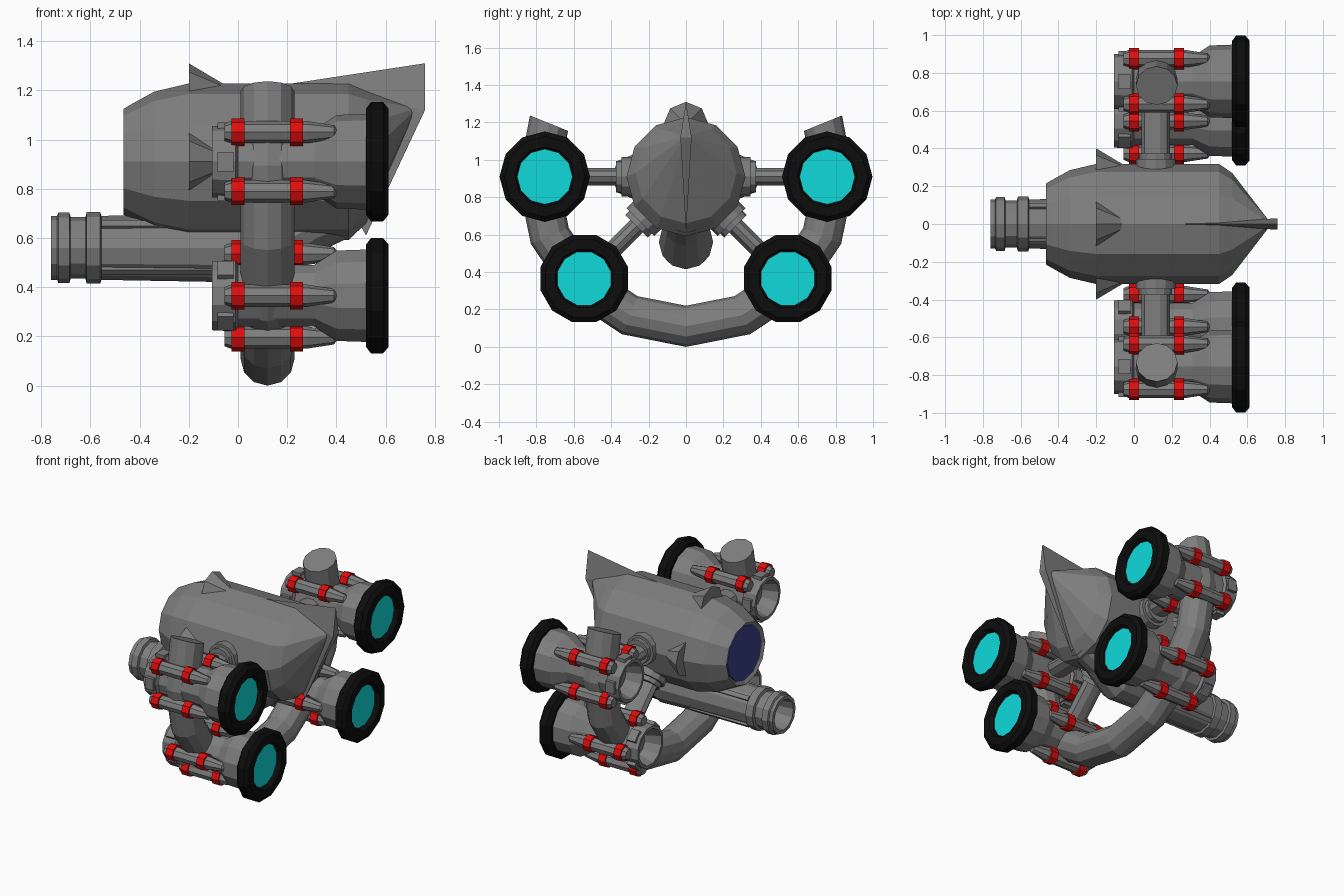
import bpy, bmesh, math
from mathutils import Matrix, Vector

if "Cube" in bpy.data.objects:
    bpy.data.objects.remove(bpy.data.objects["Cube"])


def material(name, rgb):
    m = bpy.data.materials.new(name)
    m.diffuse_color = (*rgb, 1)
    m.use_nodes = True
    m.node_tree.nodes["Principled BSDF"].inputs["Base Color"].default_value = m.diffuse_color
    return m


GREY = material("grey metal", (0.21, 0.21, 0.21))
BLACK = material("black rubber", (0.004, 0.004, 0.004))
RED = material("red band", (0.75, 0.004, 0.004))
CYAN = material("cyan glow", (0.005, 0.7, 0.7))
BLUE = material("blue window", (0.04, 0.055, 0.26))
AXIS_Z = 0.91


def finish(name, bm, mat, matrix=Matrix()):
    bmesh.ops.remove_doubles(bm, verts=bm.verts, dist=0.0005)
    bmesh.ops.recalc_face_normals(bm, faces=bm.faces)
    me = bpy.data.meshes.new(name)
    bm.to_mesh(me)
    bm.free()
    me.materials.append(mat)
    ob = bpy.data.objects.new(name, me)
    ob.matrix_world = matrix
    bpy.context.collection.objects.link(ob)
    return ob


def skin(name, rings, mat, matrix=Matrix()):
    """Join successive rings of points, closing both ends."""
    bm = bmesh.new()
    loops = [[bm.verts.new(p) for p in ring] for ring in rings]
    n = len(loops[0])
    for a, b in zip(loops, loops[1:]):
        for i in range(n):
            j = (i + 1) % n
            bm.faces.new((a[i], a[j], b[j], b[i]))
    bm.faces.new(loops[0])
    bm.faces.new(loops[-1])
    return finish(name, bm, mat, matrix)


def lathe(name, profile, mat, matrix=Matrix(), n=12):
    """Profile entries are (x, radius[, height shift]), turned about x."""
    rings = []
    for x, r, *dz in profile:
        r, z = max(r, 0.001), (dz[0] if dz else 0)
        rings.append([(x, r * math.cos(math.tau * i / n), z + r * math.sin(math.tau * i / n))
                      for i in range(n)])
    return skin(name, rings, mat, matrix)


def box(name, size, matrix, mat=GREY):
    bm = bmesh.new()
    bmesh.ops.create_cube(bm, size=1)
    bmesh.ops.scale(bm, vec=size, verts=bm.verts)
    return finish(name, bm, mat, matrix)


def move(x, y, z):
    return Matrix.Translation((x, y, z))


def spin(deg, axis='X'):
    return Matrix.Rotation(math.radians(deg), 4, axis)


HUB = move(0, 0, AXIS_Z)

# hull, with a recessed rear face and a raised pointed nose
lathe("hull", [(-0.445, 0.0), (-0.445, 0.185), (-0.465, 0.215), (-0.44, 0.23),
               (-0.34, 0.285), (-0.2, 0.318), (0.45, 0.318), (0.52, 0.27, 0.02),
               (0.72, 0.01, 0.21)], GREY, HUB)
lathe("rear_window", [(-0.455, 0.0), (-0.455, 0.19), (-0.447, 0.19), (-0.447, 0.0)], BLUE, HUB)

# nose fin and keel wedge
bm = bmesh.new()
for p in [(0.2, 0, 1.225), (0.76, 0, 1.31), (0.76, 0.03, 1.12), (0.76, -0.03, 1.12),
          (0.52, 0, 0.61)]:
    bm.verts.new(p)
bmesh.ops.convex_hull(bm, input=bm.verts)
finish("nose_fin", bm, GREY)

# pointed fairings on the top and both sides
for k, a in enumerate((0, 90, 180)):
    lathe(f"fairing_{k}", [(-0.2, 0), (-0.2, 0.12), (0.0, 0.0, 0.0)], GREY,
          HUB @ spin(a) @ move(0, 0.28, 0), 8)

# cannon under the hull, hollow at the rear and bending up into the hull
GUN = move(0, 0, 0.56)
lathe("cannon", [(-0.6, 0), (-0.6, 0.085), (-0.76, 0.105), (-0.76, 0.13), (-0.735, 0.13),
                 (-0.73, 0.143), (-0.685, 0.143), (-0.68, 0.125), (-0.62, 0.125),
                 (-0.615, 0.145), (-0.56, 0.145), (-0.555, 0.13), (0.0, 0.14),
                 (0.15, 0.145), (0.32, 0.12, 0.1), (0.47, 0.1, 0.15)], GREY, GUN)
for k in range(4):
    box(f"cannon_rail_{k}", (0.45, 0.03, 0.03),
        GUN @ spin(45 + 90 * k) @ move(-0.33, 0.127, 0))

# open hoop carrying the pods
rings = []
for s in range(11):
    t = math.radians(-112 + 22.4 * s)
    ring = []
    for i in range(12):
        u = math.tau * i / 12
        d = 0.79 + 0.11 * math.sin(u)
        ring.append((0.12 + 0.11 * math.cos(u), d * math.sin(t), 0.9 - d * math.cos(t)))
    rings.append(ring)
skin("hoop", rings, GREY)

# four engine pods with struts, placed around the hull axis
for name, angle, dist in (("upper_back", 0, 0.755), ("upper_front", 180, 0.755),
                          ("lower_back", -45, 0.77), ("lower_front", -135, 0.77)):
    arm = HUB @ spin(angle)
    pod = arm @ move(0, dist, 0)
    lathe(name + "_core", [(0.0, 0), (0.0, 0.09), (-0.105, 0.125), (-0.105, 0.145),
                           (-0.01, 0.15), (0.0, 0.13), (0.31, 0.13), (0.4, 0.19),
                           (0.54, 0.195), (0.575, 0.16), (0.575, 0)], GREY, pod)
    tyre = [(0.52, 0.14), (0.52, 0.215), (0.54, 0.242), (0.59, 0.242), (0.612, 0.215),
            (0.612, 0.16), (0.595, 0.148), (0.57, 0.148), (0.57, 0), (0.52, 0)]
    lathe(name + "_tyre", tyre, BLACK, pod)
    lathe(name + "_glow", [(0.572, 0), (0.572, 0.147), (0.58, 0.147), (0.58, 0)], CYAN, pod)
    for k in range(4):
        rod = pod @ spin(45 + 90 * k) @ move(0, 0.17, 0)
        lathe(f"{name}_rod_{k}", [(-0.055, 0), (-0.055, 0.035), (-0.03, 0.045), (0.28, 0.045),
                                  (0.39, 0.028), (0.41, 0)], GREY, rod, 8)
        for x in (0.0, 0.238):
            lathe(f"{name}_band_{k}", [(x - 0.027, 0), (x - 0.027, 0.056), (x + 0.027, 0.056),
                                       (x + 0.027, 0)], RED, rod, 8)
        box(f"{name}_block_{k}", (0.065, 0.03, 0.08),
            pod @ spin(90 * k) @ move(-0.05, 0.145, 0))
    # strut and its stepped flange on the hull
    side = arm @ move(0.115, 0, 0) @ spin(90, 'Z')
    lathe(name + "_strut", [(0.28, 0), (0.28, 0.05), (dist, 0.05), (dist, 0)], GREY,
          side @ Matrix.Diagonal((1, 1.5, 1, 1)), 10)
    lathe(name + "_flange", [(0.28, 0), (0.28, 0.105), (0.345, 0.105), (0.345, 0.085),
                             (0.375, 0.085), (0.375, 0)], GREY, side)
